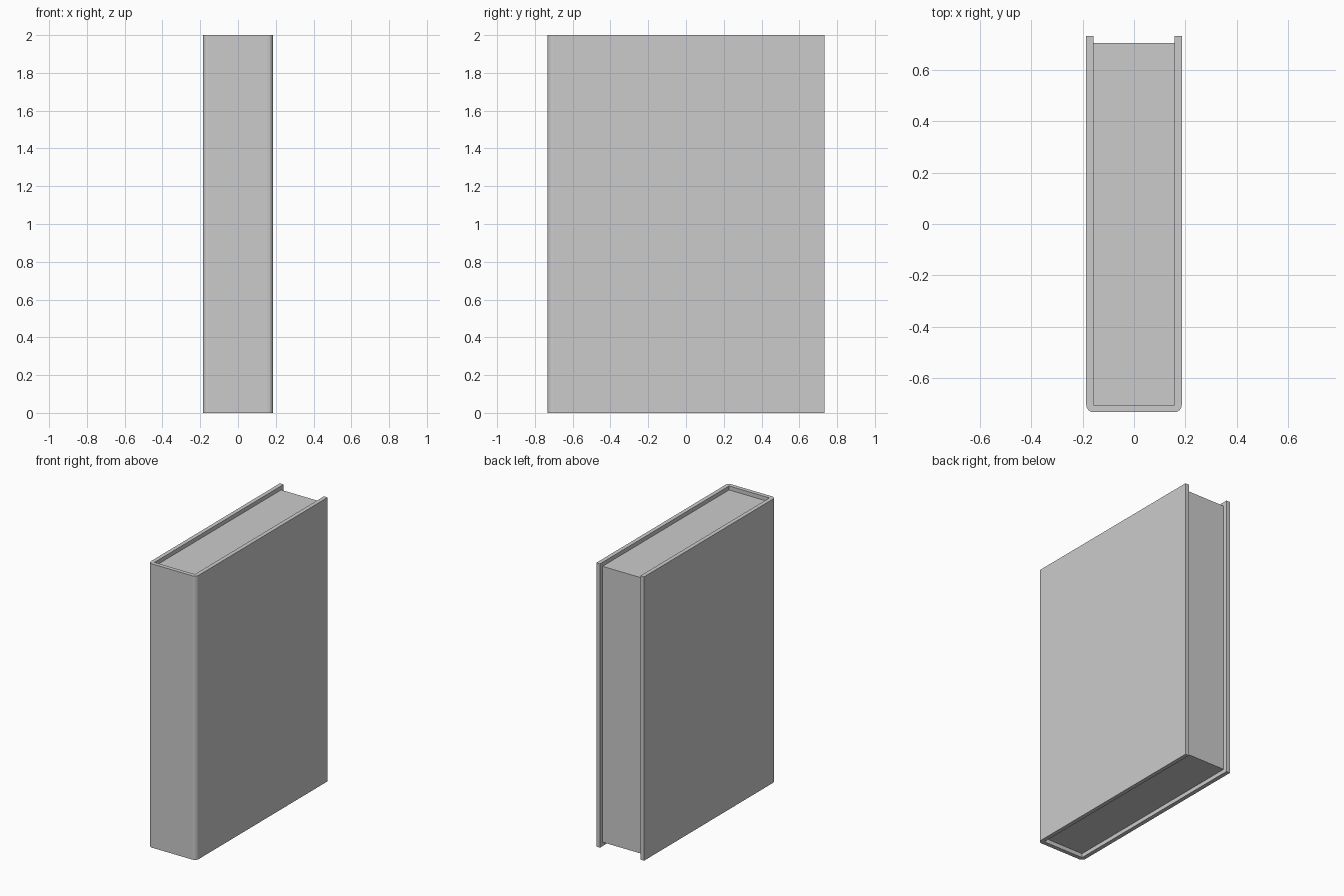
import bpy, bmesh
from math import sin, cos, pi

if "Cube" in bpy.data.objects:
    bpy.data.objects.remove(bpy.data.objects["Cube"])

W, D, H = 0.186, 0.733, 2.0     # half width, half depth, height
T = 0.029                       # board thickness
INSET = 0.028                   # pages set back from the cover edges
R, SEG = 0.029, 4               # rounding of the spine corners


def prism(name, outline, z0, z1):
    """Extrude a counter-clockwise xy outline from z0 to z1."""
    bm = bmesh.new()
    base = bm.faces.new([bm.verts.new((x, y, z0)) for x, y in outline])
    top = bmesh.ops.extrude_face_region(bm, geom=[base], use_keep_orig=True)
    verts = [v for v in top["geom"] if isinstance(v, bmesh.types.BMVert)]
    bmesh.ops.translate(bm, verts=verts, vec=(0, 0, z1 - z0))
    bmesh.ops.recalc_face_normals(bm, faces=bm.faces)
    mesh = bpy.data.meshes.new(name)
    bm.to_mesh(mesh)
    bm.free()
    obj = bpy.data.objects.new(name, mesh)
    bpy.context.collection.objects.link(obj)
    return obj


def corner(cx, cy, start):
    """Quarter-circle points for a rounded spine corner."""
    angles = [start + pi / 2 * i / SEG for i in range(SEG + 1)]
    return [(cx + R * cos(a), cy + R * sin(a)) for a in angles]


# Cover: U-shaped section, spine at the front with rounded outer corners
cover = [(-W, D)]
cover += corner(-W + R, -D + R, pi)
cover += corner(W - R, -D + R, 1.5 * pi)
cover += [(W, D), (W - T, D), (W - T, -D + T), (-W + T, -D + T), (-W + T, D)]
prism("cover", cover, 0, H)

# Page block: fills the cover, recessed at the top, bottom and fore edge
px, py0, py1 = W - T, -D + T, D - INSET
prism("pages", [(-px, py0), (px, py0), (px, py1), (-px, py1)], INSET, H - INSET)
